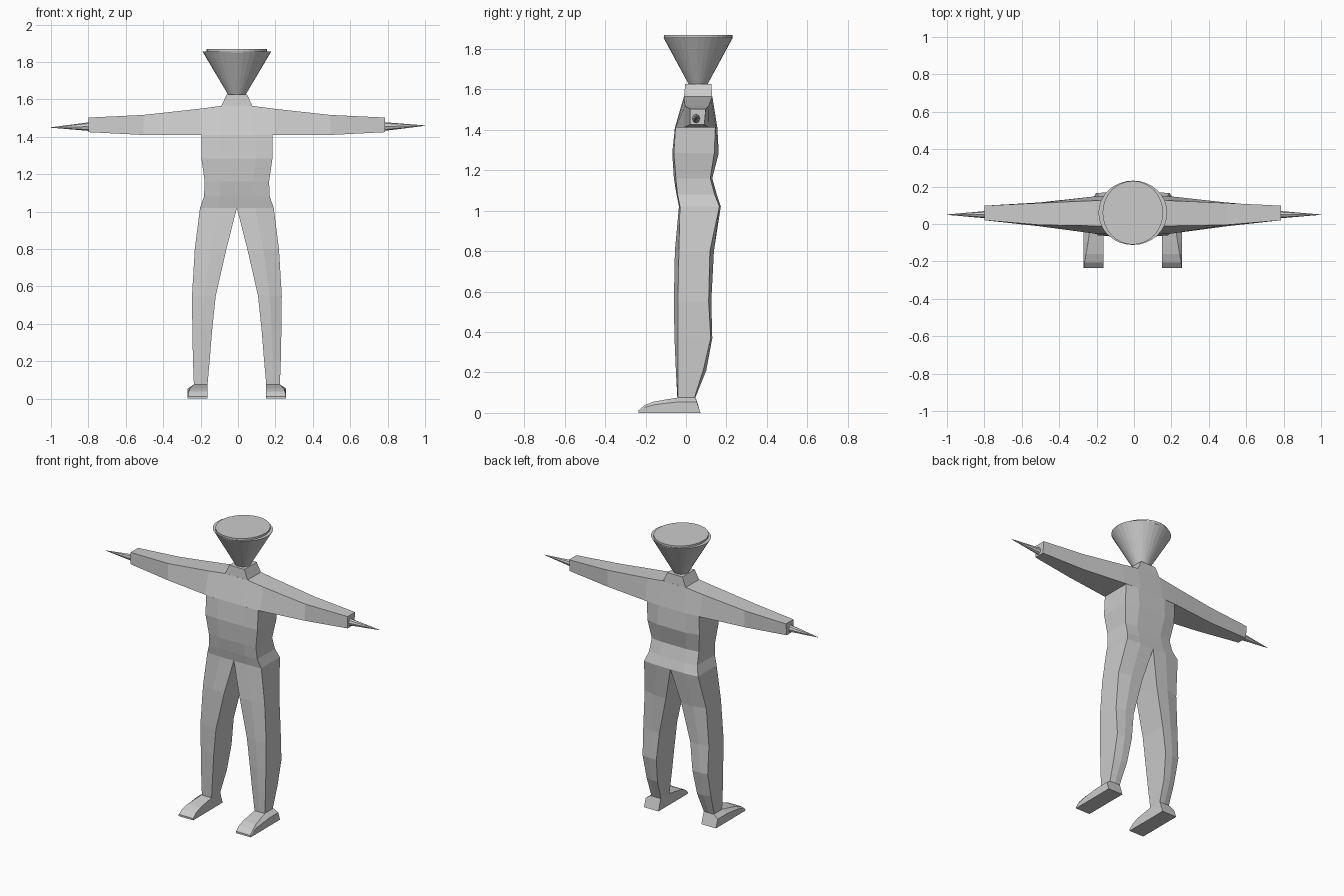
import bpy, bmesh
from math import sin, cos, tau

if "Cube" in bpy.data.objects:
    bpy.data.objects.remove(bpy.data.objects["Cube"])

CX = -0.006  # body midline


def loft(name, rings):
    """Skin a list of equal-length point rings and cap both ends."""
    bm = bmesh.new()
    loops = [[bm.verts.new(p) for p in r] for r in rings]
    n = len(loops[0])
    for a, b in zip(loops, loops[1:]):
        for i in range(n):
            j = (i + 1) % n
            bm.faces.new((a[i], a[j], b[j], b[i]))
    bm.faces.new(loops[0])
    bm.faces.new(loops[-1])
    bmesh.ops.recalc_face_normals(bm, faces=bm.faces)
    me = bpy.data.meshes.new(name)
    bm.to_mesh(me)
    bm.free()
    ob = bpy.data.objects.new(name, me)
    bpy.context.collection.objects.link(ob)
    return ob


def ellipse(z, rx, ry, n=32, y=0.06):
    return [(CX + rx * cos(tau * i / n), y + ry * sin(tau * i / n), z) for i in range(n)]


# torso: height, half width, middle half width, front edge/middle, back edge/middle
def torso_ring(z, w, m, fe, fm, bm_, be):
    pts = [(-w, fe), (-m, fm), (m, fm), (w, fe), (w, be), (m, bm_), (-m, bm_), (-w, be)]
    return [(CX + x, y, z) for x, y in pts]


loft("torso", [torso_ring(*r) for r in [
    (1.41, 0.19, 0.10, -0.052, -0.055, 0.155, 0.145),
    (1.285, 0.19, 0.10, -0.06, -0.068, 0.162, 0.14),
    (1.16, 0.172, 0.09, -0.05, -0.06, 0.13, 0.12),
    (1.08, 0.176, 0.09, -0.042, -0.047, 0.152, 0.142),
    (1.02, 0.197, 0.10, -0.03, -0.035, 0.172, 0.165)]])

# shoulders and arms as one bar: x, top z, bottom z, top front/back, bottom front/back
arm = [
    (0.085, 1.565, 1.41, -0.01, 0.13, -0.055, 0.155),
    (0.20, 1.55, 1.41, -0.01, 0.125, -0.052, 0.148),
    (0.50, 1.517, 1.41, -0.005, 0.112, -0.012, 0.115),
    (0.793, 1.503, 1.425, 0.02, 0.098, 0.02, 0.09)]


def arm_ring(s, x, t, b, tf, tb, bf, bb):
    x = CX + s * x
    return [(x, tf, t), (x, tb, t), (x, bb, b), (x, bf, b)]


loft("arms", [arm_ring(-1, *r) for r in reversed(arm)] + [arm_ring(1, *r) for r in arm])


# neck
def box_ring(z, hx, y0, y1):
    return [(CX - hx, y0, z), (CX + hx, y0, z), (CX + hx, y1, z), (CX - hx, y1, z)]


loft("neck", [box_ring(1.56, 0.085, -0.01, 0.13), box_ring(1.626, 0.055, -0.004, 0.125)])

# cone head with a slightly raised lid
loft("head_cone", [ellipse(1.622, 0.045, 0.045), ellipse(1.857, 0.184, 0.172)])
loft("head_lid", [ellipse(1.85, 0.162, 0.17), ellipse(1.869, 0.162, 0.17)])

# legs: z, inner x, outer x, front edge/middle, back edge/middle
leg = [
    (1.02, 0.0, 0.197, -0.03, -0.035, 0.165, 0.172),
    (0.80, 0.056, 0.225, -0.035, -0.055, 0.118, 0.138),
    (0.55, 0.113, 0.24, -0.04, -0.06, 0.112, 0.125),
    (0.37, 0.132, 0.238, -0.04, -0.057, 0.122, 0.13),
    (0.21, 0.145, 0.235, -0.04, -0.05, 0.085, 0.10),
    (0.075, 0.157, 0.23, -0.04, -0.043, 0.042, 0.046)]
# foot: side outline as y, top z, outer x
foot = [(0.048, 0.075, 0.232), (-0.043, 0.075, 0.232), (-0.10, 0.066, 0.24),
        (-0.16, 0.055, 0.25), (-0.205, 0.038, 0.258), (-0.235, 0.012, 0.26)]

for s, side in ((-1, "left"), (1, "right")):
    rings = []
    for z, xi, xo, fe, fm, be, bk in leg:
        xm = xi + (xo - xi) * 0.5
        rings.append([(CX + s * x, y, z) for x, y in
                      [(xi, fm), (xm, fm), (xo, fe), (xo, be), (xm, bk), (xi, bk)]])
    loft(side + "_leg", rings)

    rings = []
    for k, (y, t, xo) in enumerate(foot):
        low_y = 0.072 if k == 0 else y
        mid_y = 0.053 if k == 0 else y
        rings.append([(CX + s * 0.157, y, t), (CX + s * xo, y, t),
                      (CX + s * 0.263, mid_y, t * 0.72), (CX + s * 0.263, low_y, 0),
                      (CX + s * 0.157, low_y, 0)])
    loft(side + "_foot", rings)

    # pointed hand
    x0, tip_z = CX + s * 0.78, 1.455 + s * 0.005
    loft(side + "_hand", [
        [(x, 0.05 + r * cos(tau * i / 8), z + 1.2 * r * sin(tau * i / 8)) for i in range(8)]
        for x, r, z in ((x0, 0.02, 1.455), (s * 1.0, 0.001, tip_z))])
